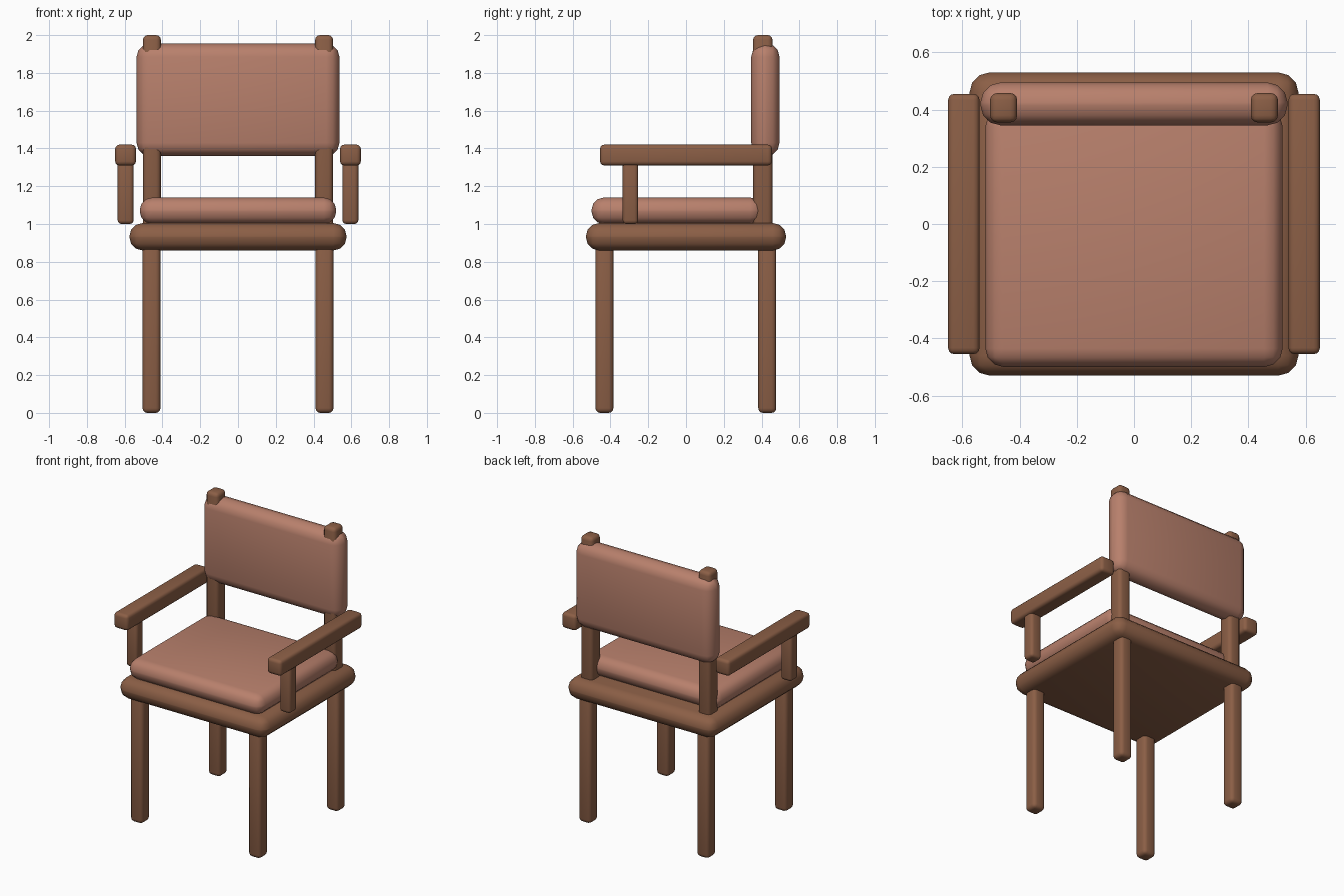
import bpy
from math import radians

if "Cube" in bpy.data.objects:
    bpy.data.objects.remove(bpy.data.objects["Cube"])


def material(name, color):
    m = bpy.data.materials.new(name)
    m.diffuse_color = (*color, 1)
    m.use_nodes = True
    m.node_tree.nodes["Principled BSDF"].inputs["Base Color"].default_value = m.diffuse_color
    return m


wood = material("wood", (0.26, 0.114, 0.061))
fabric = material("fabric", (0.48, 0.216, 0.15))


def block(name, x, y, z, mat, radius, segments=3):
    """Rounded box from (min, max) ranges."""
    ranges = (x, y, z)
    bpy.ops.mesh.primitive_cube_add(size=1, location=[(a + b) / 2 for a, b in ranges])
    ob = bpy.context.object
    ob.name = name
    ob.scale = [b - a for a, b in ranges]
    bpy.ops.object.transform_apply(location=False, rotation=False, scale=True)
    bev = ob.modifiers.new("rounding", 'BEVEL')
    bev.width = radius
    bev.segments = segments
    bpy.ops.object.modifier_apply(modifier=bev.name)
    bpy.ops.object.shade_smooth_by_angle(angle=radians(40))
    ob.data.materials.append(mat)
    return ob


# Seat frame, cushion and backrest
block("seat", (-0.575, 0.575), (-0.53, 0.53), (0.86, 1.005), wood, 0.07)
block("seat_cushion", (-0.52, 0.52), (-0.50, 0.405), (1.0, 1.14), fabric, 0.065)
block("backrest", (-0.537, 0.537), (0.345, 0.495), (1.36, 1.955), fabric, 0.07)

# Mirrored legs, back posts and armrests
for side, s in (("left", -1), ("right", 1)):
    def span(centre, width):
        return (s * centre - width / 2, s * centre + width / 2)

    for place, y in (("front", -0.432), ("back", 0.43)):
        block(f"{place}_leg_{side}", span(0.458, 0.095), (y - 0.0475, y + 0.0475),
              (0.0, 0.90), wood, 0.025)
    block(f"back_post_{side}", span(0.456, 0.095), (0.355, 0.458), (0.98, 2.0), wood, 0.025)
    block(f"armrest_{side}", span(0.595, 0.11), (-0.455, 0.455), (1.31, 1.42), wood, 0.022)
    block(f"armrest_post_{side}", span(0.595, 0.084), (-0.335, -0.253), (1.0, 1.35), wood, 0.02)
